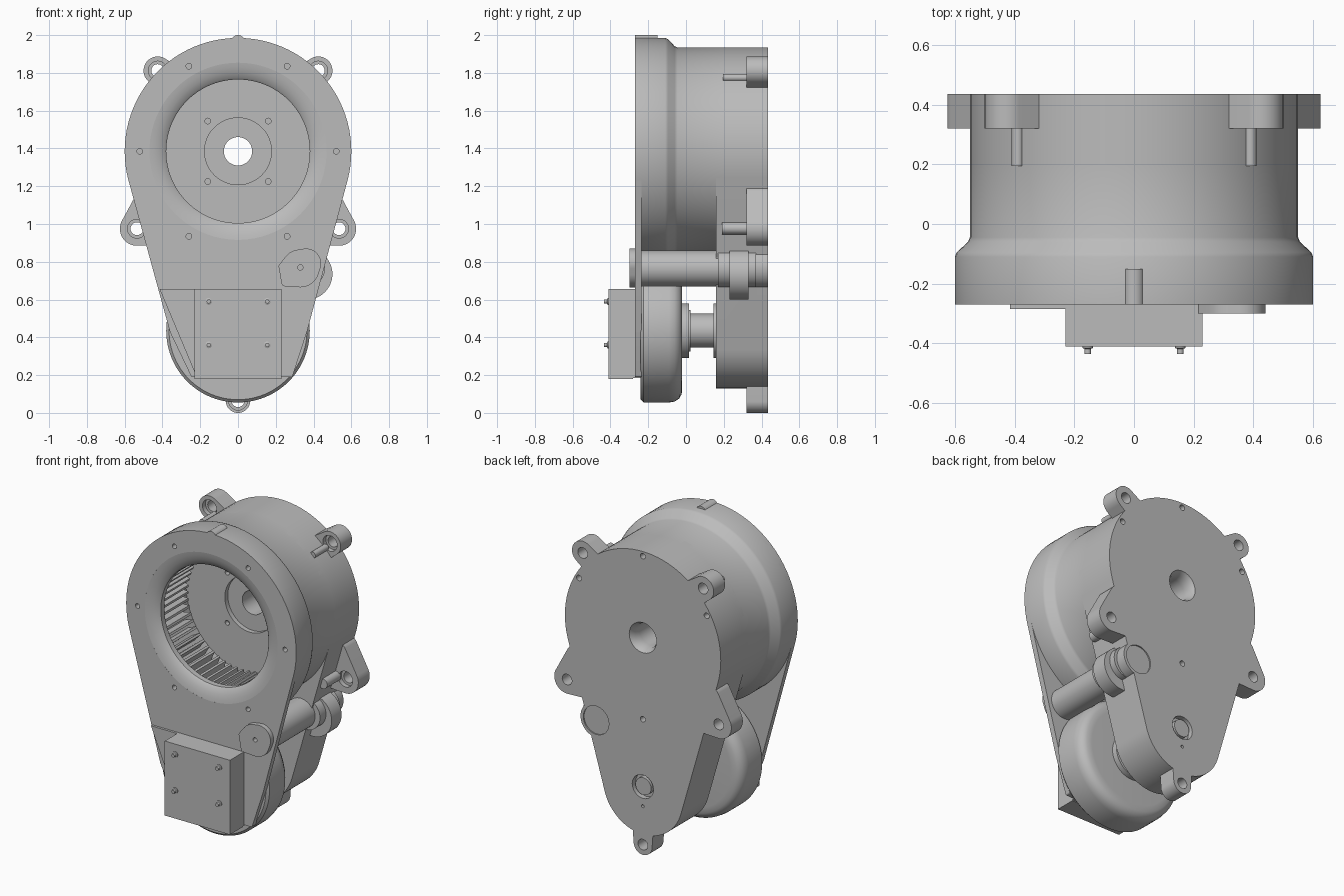
import bpy, bmesh, math
from mathutils import Vector, geometry

cube = bpy.data.objects.get("Cube")
if cube:
    bpy.data.objects.remove(cube, do_unlink=True)

grey = bpy.data.materials.new("machined grey")
grey.use_nodes = True
grey.diffuse_color = (0.5, 0.5, 0.5, 1)
grey.node_tree.nodes["Principled BSDF"].inputs["Base Color"].default_value = (0.5, 0.5, 0.5, 1)

AXIS = 1.385   # height of the ring axis
SHAFT = 0.435  # height of the motor axis
SIDES = (-1, 1)


def circle(x, z, r, n=96):
    return [Vector((x + r * math.cos(2 * math.pi * i / n),
                    z + r * math.sin(2 * math.pi * i / n))) for i in range(n)]


def hull(*discs):
    """Outline wrapped around discs given as (x, z, r)."""
    pts = [p for d in discs for p in circle(*d)]
    return [pts[i] for i in geometry.convex_hull_2d(pts)]


def add_prism(bm, outline, y0, y1):
    front = [bm.verts.new((p[0], y0, p[1])) for p in outline]
    back = [bm.verts.new((p[0], y1, p[1])) for p in outline]
    bm.faces.new(front)
    bm.faces.new(back[::-1])
    for i in range(len(front)):
        j = (i + 1) % len(front)
        bm.faces.new((front[i], back[i], back[j], front[j]))


def add_lathe(bm, x, z, profile, n=96):
    """Closed (y, r) profile turned about an axis along y."""
    rings = []
    for y, r in profile:
        if r == 0:
            rings.append([bm.verts.new((x, y, z))] * n)
        else:
            rings.append([bm.verts.new((x + p.x, y, z + p.y)) for p in circle(0, 0, r, n)])
    pairs = list(zip(rings, rings[1:] + rings[:1]))
    for a, b in pairs:
        for i in range(n):
            j = (i + 1) % n
            corners = list(dict.fromkeys((a[i], a[j], b[j], b[i])))
            if len(corners) > 2:
                bm.faces.new(corners)


def make(name, *builders):
    bm = bmesh.new()
    for fn, *args in builders:
        fn(bm, *args)
    bmesh.ops.recalc_face_normals(bm, faces=bm.faces)
    mesh = bpy.data.meshes.new(name)
    bm.to_mesh(mesh)
    bm.free()
    ob = bpy.data.objects.new(name, mesh)
    mesh.materials.append(grey)
    bpy.context.collection.objects.link(ob)
    return ob


def activate(ob):
    bpy.ops.object.select_all(action='DESELECT')
    ob.select_set(True)
    bpy.context.view_layer.objects.active = ob


def cut(ob, *builders):
    cutter = make("cutter", *builders)
    cutter.hide_render = True
    mod = ob.modifiers.new("holes", 'BOOLEAN')
    mod.operation, mod.solver, mod.object = 'DIFFERENCE', 'EXACT', cutter
    activate(ob)
    bpy.ops.object.modifier_apply(modifier=mod.name)
    bpy.data.objects.remove(cutter, do_unlink=True)


def drill(x, z, r, y0, y1):
    return (add_prism, circle(x, z, r, 24), y0, y1)


def rod(name, x, z, r, y0, y1):
    return make(name, (add_prism, circle(x, z, r, 48), y0, y1))


def bolt_circle(r, start):
    return [(r * math.cos(math.radians(start + 60 * i)),
             AXIS + r * math.sin(math.radians(start + 60 * i))) for i in range(6)]


# Round housing with dished front lip and recessed floor
housing = make("ring_housing", (add_lathe, 0, AXIS, [
    (-.262, .6), (-.11, .6), (-.095, .594), (-.06, .556), (-.045, .55), (.2, .55),
    (.2, .075), (.15, .075), (.15, .177), (.12, .177), (.12, .45),
    (-.2, .45), (-.2, .38), (-.235, .38), (-.245, .39), (-.258, .42),
    (-.266, .445), (-.27, .47), (-.262, .47)]))
front_holes = [drill(x, z, .015, -.3, -.22) for x, z in bolt_circle(.52, 0)]
cut(housing, *front_holes,
    *[drill(sx * .16, AXIS + sz * .16, .015, .09, .15) for sx in SIDES for sz in SIDES])

# Internal gear teeth
teeth = []
for i in range(56):
    a = 2 * math.pi * i / 56
    out, side = Vector((math.cos(a), math.sin(a))), Vector((-math.sin(a), math.cos(a)))
    mid = Vector((0, AXIS))
    teeth.append((add_prism, [mid + out * r + side * w for r, w in
                              ((.455, -.016), (.386, -.007), (.386, .007), (.455, .016))],
                  -.2, .05))
make("ring_gear_teeth", *teeth)

# Tapered front plate and alignment nub
plate = make("front_plate", (add_prism, hull(
    (0, AXIS, .6), (-.35, .43, .01), (.355, .43, .01), (-.24, .2, .01), (.28, .2, .01)),
    -.27, -.235))
cut(plate, (add_prism, circle(0, AXIS, .469), -.3, -.2), *front_holes)
nub = rod("top_nub", 0, 1.965, .035, -.27, -.15)
cut(nub, drill(0, 1.96, .014, -.3, -.22))

# Rear gear case: tapered body with the shaft openings
rear_cuts = [drill(x, z, .018, .39, .5) for x, z in bolt_circle(.52, 30)]
rear_cuts += [
    (add_lathe, 0, AXIS, [(.1, 0), (.1, .075), (.36, .075), (.40, .078),
                          (.425, .09), (.45, .105), (.45, 0)]),
    drill(0, SHAFT, .075, .4, .5), drill(0, .31, .01, .4, .5)]
case = make("rear_case", (add_prism, hull((0, AXIS, .55), (0, .41, .28)), .16, .435))
cover_cut = (add_prism, circle(.33, .77, .09), .427, .5)
pin_hole = drill(.33, .77, .016, .3, .42)
cut(case, *rear_cuts, cover_cut)
cut(case, pin_hole)
rod("shaft_end", 0, SHAFT, .055, .39, .43)

# Mounting ears with through holes
ears = [("bottom_ear", (0, .065), [(0, .065, .065), (0, .2, .075)])]
for s in SIDES:
    tag = "left" if s > 0 else "right"
    ears.append((tag + "_upper_ear", (s * .425, 1.812),
                 [(s * .425, 1.812, .075), (s * .36, 1.74, .06), (s * .34, 1.8, .04)]))
    ears.append((tag + "_lower_ear", (s * .535, .975),
                 [(s * .535, .975, .09), (s * .48, 1.14, .06), (s * .42, .95, .06)]))
    rod(tag + "_upper_pin", s * .39, 1.775, .02, .195, .33)
    rod(tag + "_lower_pin", s * .465, .977, .032, .19, .33)
for name, (x, z), discs in ears:
    ear = make(name, (add_prism, hull(*discs), .32, .435))
    cut(ear, (add_lathe, x, z, [(.3, 0), (.3, .05), (.35, .05), (.35, .034), (.45, .034), (.45, 0)], 32))
    # clear the case where a hole passes close to it
    if "upper" in name:
        cut(case, drill(x, z, .034, .3, .45))

# Motor drum with rounded rear edge
make("motor_drum", (add_lathe, 0, SHAFT, [
    (-.24, 0), (-.24, .365), (-.225, .38), (-.09, .38), (-.06, .375),
    (-.035, .358), (-.023, .335), (-.02, .30), (-.02, 0)]))

# Flanged coupling between drum and rear case
make("coupling", (add_lathe, 0, SHAFT, [
    (-.03, 0), (-.03, .145), (.015, .145), (.015, .11), (.025, .11), (.025, .09),
    (.145, .09), (.145, .145), (.17, .145), (.17, 0)]))

# Side shaft tube, front cap and rear bosses
tube = rod("side_shaft_tube", .33, .765, .095, -.295, .17)
cap = make("side_shaft_cap", (add_prism, hull(
    (.33, .765, .1), (.23, .775, .015), (.25, .69, .02), (.36, .79, .08)), -.3, -.265))
for ob in (tube, cap):
    cut(ob, drill(.33, .77, .014, -.35, -.25))
rod("side_boss_core", .36, .765, .1, .17, .37)
rod("side_boss_collar", .365, .735, .135, .23, .33)
boss = rod("side_boss_rear", .33, .77, .11, .33, .435)
cut(boss, cover_cut)
cut(boss, pin_hole, drill(.33, .77, .016, .42, .43))

# Control box on its angled backing plate
make("box_backing", (add_prism,
     [(-.415, .655), (.23, .655), (.23, .185), (-.217, .185)], -.285, -.235))
make("control_box", (add_prism,
     [(-.23, .655), (.23, .655), (.23, .18), (-.23, .18)], -.41, -.28))
for sx in SIDES:
    for z in (.36, .59):
        make("box_screw", (add_lathe, sx * .155, z, [
            (-.4, 0), (-.4, .018), (-.415, .018), (-.418, .011), (-.435, .011), (-.435, 0)], 24))

# Smooth the round faces, keep machined edges crisp
for ob in bpy.context.collection.objects:
    if ob.type == 'MESH' and grey.name in ob.data.materials:
        activate(ob)
        bpy.ops.object.shade_smooth_by_angle(angle=math.radians(30))
